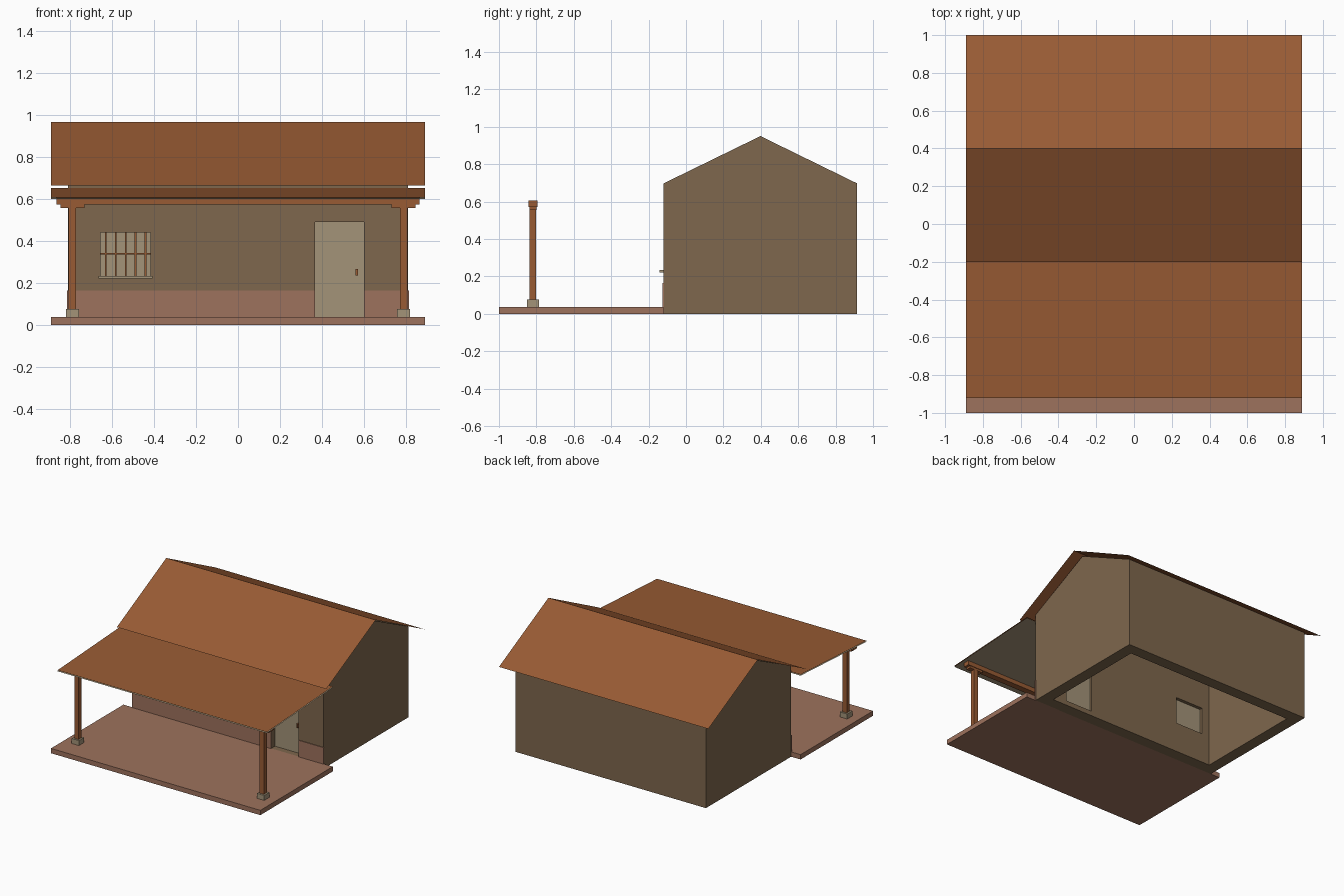
import bpy, bmesh

if "Cube" in bpy.data.objects:
    bpy.data.objects.remove(bpy.data.objects["Cube"])


def srgb(*c):
    return [((v / 255 + 0.055) / 1.055) ** 2.4 for v in c] + [1.0]


def material(name, *c):
    m = bpy.data.materials.new(name)
    m.diffuse_color = srgb(*c)
    m.use_nodes = True
    m.node_tree.nodes["Principled BSDF"].inputs["Base Color"].default_value = m.diffuse_color
    return m


ROOF = material("terracotta_brown", 152, 91, 52)
WALL = material("earth_wall", 126, 103, 77)
FLOOR = material("clay_red", 157, 114, 93)
PALE = material("pale_beige", 163, 147, 120)


def add(name, bm, mat):
    me = bpy.data.meshes.new(name)
    bm.to_mesh(me)
    bm.free()
    ob = bpy.data.objects.new(name, me)
    bpy.context.collection.objects.link(ob)
    me.materials.append(mat)
    return ob


def box(name, x, y, z, mat):
    bm = bmesh.new()
    bmesh.ops.create_cube(bm, size=1)
    for v in bm.verts:
        for i, (a, b) in enumerate((x, y, z)):
            v.co[i] = a if v.co[i] < 0 else b
    return add(name, bm, mat)


def prism(name, profile, x, mat):
    """Closed (y, z) profile extruded along x."""
    bm = bmesh.new()
    f = bm.faces.new([bm.verts.new((x[0], py, pz)) for py, pz in profile])
    r = bmesh.ops.extrude_face_region(bm, geom=[f])
    for e in r["geom"]:
        if isinstance(e, bmesh.types.BMVert):
            e.co.x = x[1]
    bmesh.ops.recalc_face_normals(bm, faces=bm.faces)
    return add(name, bm, mat)


def sheet(name, path, half, mat, down=False):
    """Thin open surface following a (y, z) path across the full width."""
    bm = bmesh.new()
    rows = [[bm.verts.new((s * half, py, pz)) for s in (-1, 1)] for py, pz in path]
    for a, b in zip(rows, rows[1:]):
        f = bm.faces.new((a[0], a[1], b[1], b[0]))
        if down:
            f.normal_flip()
    return add(name, bm, mat)


# House walls: hollow gabled shell with door and window openings
W, Y0, Y1, T = 0.81, -0.12, 0.915, 0.09
YM = 0.398
house = prism("house_walls", [(Y0, 0), (Y1, 0), (Y1, 0.697), (YM, 0.95), (Y0, 0.697)], (-W, W), WALL)
DX, DZ = (0.367, 0.60), (0.037, 0.49)
WX, WZ = (-0.655, -0.417), (0.232, 0.44)
cutters = [
    box("room_cutter", (-W + T, W - T), (Y0 + T, Y1 - T), (-0.1, 1.1), WALL),
    box("door_cutter", DX, (Y0 - 0.1, Y0 + T + 0.05), DZ, WALL),
    box("window_cutter", WX, (Y0 - 0.1, Y0 + T + 0.05), WZ, WALL),
]
for c in cutters:
    c.hide_render = True
    c.hide_viewport = True
    m = house.modifiers.new(c.name, "BOOLEAN")
    m.operation, m.solver, m.object = "DIFFERENCE", "EXACT", c

# Painted lower band on the front, either side of the door
for side, x in (("left", (-W - 0.004, DX[0])), ("right", (DX[1], W + 0.004))):
    box("wall_base_band_" + side, x, (Y0 - 0.005, Y0 + 0.003), (0.0, 0.164), FLOOR)

# Door with handle, set back in its opening
box("door", DX, (Y0 + 0.045, Y0 + 0.07), DZ, PALE)
box("door_handle", (0.56, 0.571), (Y0 + 0.03, Y0 + 0.045), (0.235, 0.266), ROOF)

# Window pane, sill and grille
box("window_pane", WX, (Y0 + 0.05, Y0 + 0.065), WZ, PALE)
box("window_sill", (-0.663, -0.407), (-0.142, Y0 + 0.05), (0.221, 0.233), PALE)
for i in range(5):
    x = -0.629 + i * 0.0472
    box("window_bar_%d" % (i + 1), (x - 0.004, x + 0.004), (-0.112, -0.104), WZ, ROOF)
box("window_cross_bar", WX, (-0.111, -0.105), (0.335, 0.342), ROOF)

# Porch floor
box("porch_floor", (-0.89, 0.89), (-1.0, Y0), (0, 0.037), FLOOR)

# Posts with stone feet and top brackets
for side, s in (("left", -1), ("right", 1)):
    c = s * 0.788
    box("post_foot_" + side, (c - 0.031, c + 0.031), (-0.851, -0.787), (0.037, 0.075), PALE)
    box("post_" + side, (c - 0.018, c + 0.018), (-0.837, -0.801), (0.075, 0.56), ROOF)
    box("post_bracket_" + side, (c - 0.057, c + 0.057), (-0.838, -0.800), (0.556, 0.574), ROOF)
box("porch_beam", (-0.864, 0.864), (-0.843, -0.795), (0.572, 0.605), ROOF)

# Roofs: gabled sheet, low porch sheet and its pale ceiling
sheet("main_roof", [(-0.2, 0.663), (0.4, 0.965), (1.0, 0.663)], 0.89, ROOF)
sheet("porch_roof", [(-0.92, 0.607), (Y0, 0.652)], 0.89, ROOF)
sheet("porch_ceiling", [(-0.92, 0.599), (Y0, 0.644)], 0.89, PALE, down=True)
